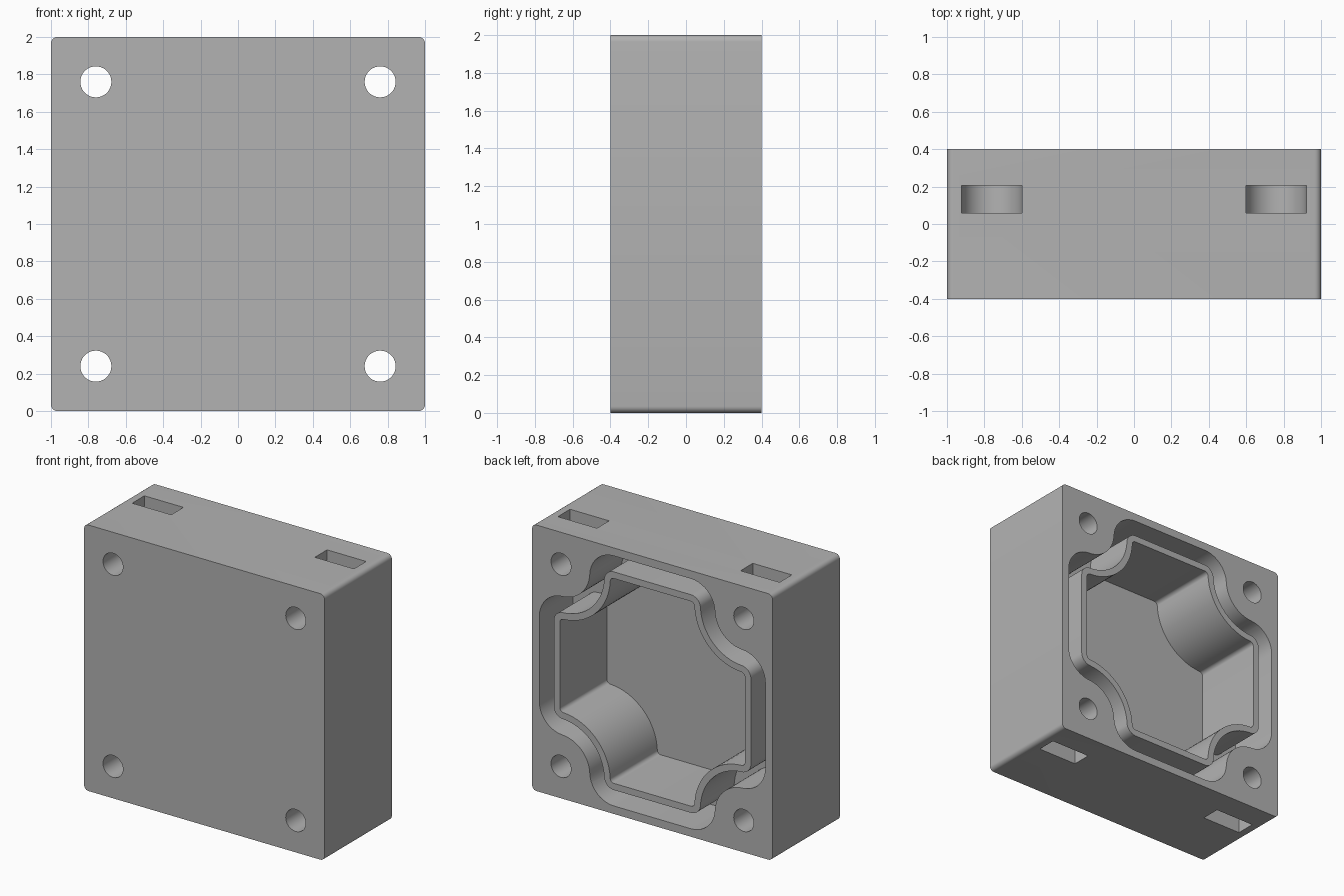
import bpy
import bmesh
from math import sin, cos, radians, degrees, atan2

cube = bpy.data.objects.get("Cube")
if cube:
    bpy.data.objects.remove(cube, do_unlink=True)

HALF, DEPTH = 1.0, 0.4          # half width, half depth
BOLT = 0.76                     # bolt axis distance from the middle
BOSS_R, CORNER_R = 0.24, 0.2    # radii of the groove outline
CORNER_X, CORNER_Z = 0.3205, 0.74

grey = bpy.data.materials.new("plain_grey")
grey.use_nodes = True
colour = (0.448, 0.448, 0.448, 1)
grey.diffuse_color = colour
grey.node_tree.nodes["Principled BSDF"].inputs["Base Color"].default_value = colour


def arc(cx, cz, r, start, end, steps):
    angles = [radians(start + (end - start) * i / steps) for i in range(steps + 1)]
    return [(cx + r * cos(a), cz + r * sin(a)) for a in angles]


def solid(name, outer, y0, y1, inner=None):
    """Extrude an outline along y; with an inner outline it becomes a hollow band."""
    bm = bmesh.new()

    def ring(points, y):
        return [bm.verts.new((x, y, z + HALF)) for x, z in points]

    def bridge(a, b):
        for i in range(len(a)):
            j = (i + 1) % len(a)
            bm.faces.new((a[i], a[j], b[j], b[i]))

    a, b = ring(outer, y0), ring(outer, y1)
    bridge(a, b)
    if inner:
        c, d = ring(inner, y0), ring(inner, y1)
        bridge(c, d)
        bridge(a, c)
        bridge(b, d)
    else:
        bm.faces.new(a)
        bm.faces.new(b)
    bmesh.ops.recalc_face_normals(bm, faces=bm.faces)
    mesh = bpy.data.meshes.new(name)
    bm.to_mesh(mesh)
    bm.free()
    mesh.materials.append(grey)
    obj = bpy.data.objects.new(name, mesh)
    bpy.context.collection.objects.link(obj)
    return obj


def scalloped(offset):
    """Square outline that curves inward around each bolt, shrunk by offset."""
    tilt = degrees(atan2(BOLT - CORNER_Z, BOLT - CORNER_X))
    r = CORNER_R - offset
    quarter = arc(CORNER_X, CORNER_Z, r, 90, tilt, 10)
    quarter += arc(BOLT, BOLT, BOSS_R + offset, 180 + tilt, 270 - tilt, 16)[1:-1]
    quarter += arc(CORNER_Z, CORNER_X, r, 90 - tilt, 0, 10)
    points = []
    for _ in range(4):
        points += quarter
        quarter = [(z, -x) for x, z in quarter]
    return points


# Main block with rounded edges running front to back
edge = 0.035
block = []
for k, (sx, sz) in enumerate([(1, 1), (-1, 1), (-1, -1), (1, -1)]):
    block += arc(sx * (HALF - edge), sz * (HALF - edge), edge, 90 * k, 90 * k + 90, 6)
housing = solid("housing", block, -DEPTH, DEPTH)

# Inner compartment and the seal groove around its thin wall
cutters = [
    solid("compartment_cutter", scalloped(0.17), -0.16, 0.6),
    solid("groove_cutter", scalloped(0), 0.0, 0.6, scalloped(0.12)),
]

# Bolt holes, and nut slots opening to the top and bottom
for sx in (-1, 1):
    for sz in (-1, 1):
        hole = arc(sx * BOLT, sz * BOLT, 0.083, 0, 360, 40)[:-1]
        cutters.append(solid("bolt_hole_cutter", hole, -0.6, 0.6))
        slot = arc(BOLT, BOLT, 0.1625, 180, 360, 24)
        slot += [(BOLT + 0.1625, 1.2), (BOLT - 0.1625, 1.2)]
        slot = [(sx * x, sz * z) for x, z in slot]
        cutters.append(solid("nut_slot_cutter", slot, 0.06, 0.205))

bpy.ops.object.select_all(action="DESELECT")
bpy.context.view_layer.objects.active = housing
housing.select_set(True)
for cutter in cutters:
    cut = housing.modifiers.new(cutter.name, "BOOLEAN")
    cut.operation = "DIFFERENCE"
    cut.solver = "EXACT"
    cut.object = cutter
    bpy.ops.object.modifier_apply(modifier=cut.name)
    bpy.data.objects.remove(cutter, do_unlink=True)

bpy.ops.object.shade_smooth_by_angle(angle=radians(30))
